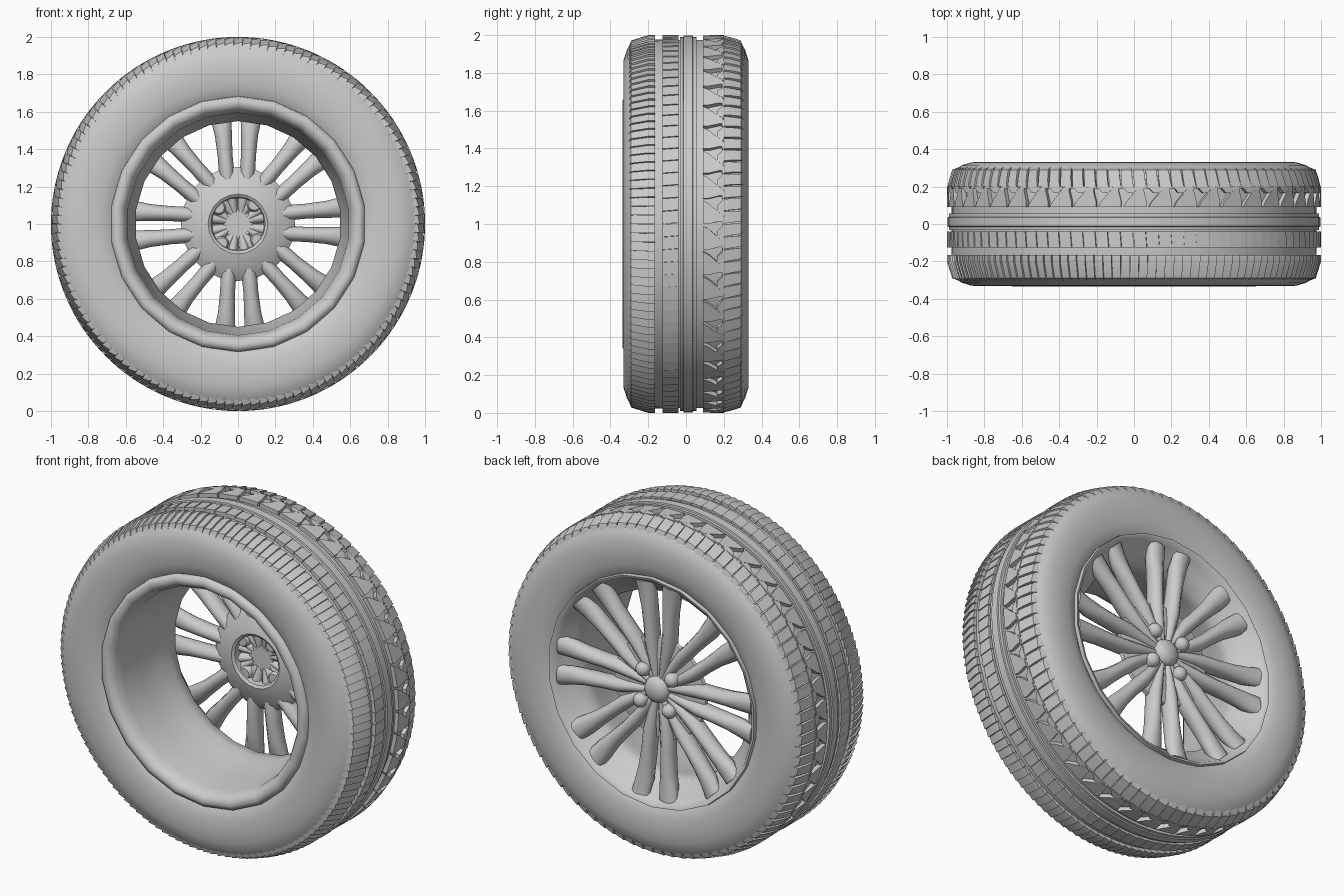
import bpy, bmesh
from math import sin, cos, pi, radians

if "Cube" in bpy.data.objects:
    bpy.data.objects.remove(bpy.data.objects["Cube"])

CZ = 1.0  # axle height


def pol(r, a, y):
    return (r * cos(a), y, CZ + r * sin(a))


def finish(name, bm, angle=35):
    bmesh.ops.recalc_face_normals(bm, faces=bm.faces)
    me = bpy.data.meshes.new(name)
    bm.to_mesh(me)
    bm.free()
    ob = bpy.data.objects.new(name, me)
    bpy.context.collection.objects.link(ob)
    bpy.ops.object.select_all(action='DESELECT')
    ob.select_set(True)
    bpy.context.view_layer.objects.active = ob
    bpy.ops.object.shade_smooth_by_angle(angle=radians(angle))
    return ob


def lathe(name, prof, n, closed=True, angle=40):
    """Spin an (r, y) profile round the axle; open profiles get end caps."""
    bm = bmesh.new()
    rings = [[bm.verts.new(pol(r, 2 * pi * i / n + pi / 2, y)) for i in range(n)]
             for r, y in prof]
    for k in range(len(prof) if closed else len(prof) - 1):
        a, b = rings[k], rings[(k + 1) % len(prof)]
        for i in range(n):
            j = (i + 1) % n
            bm.faces.new((a[i], a[j], b[j], b[i]))
    if not closed:
        bm.faces.new(rings[0])
        bm.faces.new(rings[-1])
    return finish(name, bm, angle)


def skin(bm, rings):
    """Loft between equal vertex loops and cap both ends."""
    loops = [[bm.verts.new(p) for p in ring] for ring in rings]
    n = len(loops[0])
    for a, b in zip(loops, loops[1:]):
        for i in range(n):
            j = (i + 1) % n
            bm.faces.new((a[i], a[j], b[j], b[i]))
    bm.faces.new(loops[0])
    bm.faces.new(loops[-1])


def tyre_r(y):
    """Outer tyre radius across its width."""
    pts = [(0, 1.0), (.2, 1.0), (.29, .972), (.33, .87)]
    y = abs(y)
    for (y0, r0), (y1, r1) in zip(pts, pts[1:]):
        if y <= y1:
            return r0 + (r1 - r0) * (y - y0) / (y1 - y0)
    return .87


def tread(name, n, stations, lean=0.0):
    """Ring of n blocks; station = (y, start, end) with start/end in pitch units.
    lean lowers the trailing edge for a saw-tooth."""
    bm = bmesh.new()
    p = 2 * pi / n
    for i in range(n):
        rings = []
        for y, u0, u1 in stations:
            R, a0, a1 = tyre_r(y), (i + u0) * p, (i + u1) * p
            rings.append([pol(R - .035, a0, y), pol(R, a0, y),
                          pol(R - lean, a1, y), pol(R - .035, a1, y)])
        skin(bm, rings)
    finish(name, bm, 25)


# Tyre body: bulged sidewalls with a slightly sunken tread base
side = [(.66, .29), (.69, .312), (.74, .326), (.80, .331), (.87, .33), (.925, .312),
        (.957, .29), (.977, .2)]
lathe("tyre_body", [(r, -y) for r, y in side] + [(.975, -.1), (.975, .1)] + side[::-1], 96)

# Smooth centre rib with a lower step each side
lathe("tread_centre_rib", [(.96, -.032), (.99, -.032), (.99, -.015), (.997, -.012), (.997, .035),
                           (.99, .038), (.99, .056), (.96, .056)], 96)

# Front shoulder, inner rib and the wedge-cut rear shoulder
tread("tread_front_shoulder", 130, [(-.312, .1, .9), (-.29, 0, .96), (-.2, 0, .96),
                                    (-.165, 0, .96)], .010)
tread("tread_inner_rib", 92, [(-.125, 0, .97), (-.04, .1, 1.07)], .005)
tread("tread_rear_wedges", 46, [(.09, 0, .92), (.12, 0, .80), (.175, .1, .45), (.19, .1, .4)])
tread("tread_rear_bridge", 46, [(.165, .5, .72), (.19, .4, .9), (.2, .3, 1.2)])
tread("tread_rear_shoulder", 92, [(.19, 0, .94), (.24, .12, 1.02), (.29, .2, 1.06),
                                  (.31, .3, 1.0)], .006)

# Rim: rolled front flange, deep barrel, flared outer lip
lathe("rim_barrel", [(.665, -.28), (.685, -.30), (.68, -.322), (.655, -.335), (.625, -.325),
                     (.605, -.295), (.595, -.25), (.585, -.1), (.565, .06), (.55, .13),
                     (.552, .19), (.60, .245), (.65, .295), (.668, .325), (.682, .328),
                     (.685, .305), (.66, .28)], 22, True, 50)

# Spokes: eight pairs of plump tapered bars
bm = bmesh.new()
# (distance out, sideways offset, y, half width, half depth)
path = [(.06, .018, .245, .02, .03), (.14, .034, .238, .032, .045), (.26, .055, .238, .042, .055),
        (.36, .062, .242, .040, .055), (.47, .070, .250, .045, .052), (.56, .080, .258, .056, .045),
        (.64, .092, .280, .060, .030)]
for k in range(8):
    a = k * pi / 4 + radians(1)
    for s in (-1, 1):
        rings = []
        for d, off, y, w, h in path:
            ring = []
            for i in range(10):
                t = 2 * pi * i / 10
                o = s * off + w * cos(t)
                ring.append((d * cos(a) - o * sin(a), y + h * sin(t),
                             CZ + d * sin(a) + o * cos(a)))
            rings.append(ring)
        skin(bm, rings)
finish("spokes", bm, 60)

# Hub: backing cup with a recessed bore facing the front
lathe("hub_cup", [(.03, .265), (.20, .26), (.30, .245), (.305, .225), (.26, .19), (.16, .165),
                  (.145, .175), (.135, .235), (.03, .24)], 20, False, 45)

# Centre cap dome
lathe("centre_cap", [(.078, .22), (.078, .275), (.068, .295), (.045, .31), (.012, .316)],
      20, False, 50)

# Four wheel nuts with rounded ends, passing through the hub
for k in range(4):
    a = pi / 4 + k * pi / 2 + radians(5)
    cx, cz = .135 * cos(a), CZ + .135 * sin(a)
    bm = bmesh.new()
    skin(bm, [[(cx + r * cos(2 * pi * i / 12), y, cz + r * sin(2 * pi * i / 12)) for i in range(12)]
              for r, y in [(.030, .185), (.038, .195), (.042, .285), (.036, .303),
                           (.022, .316), (.006, .320)]])
    finish("wheel_nut_%d" % (k + 1), bm, 50)
